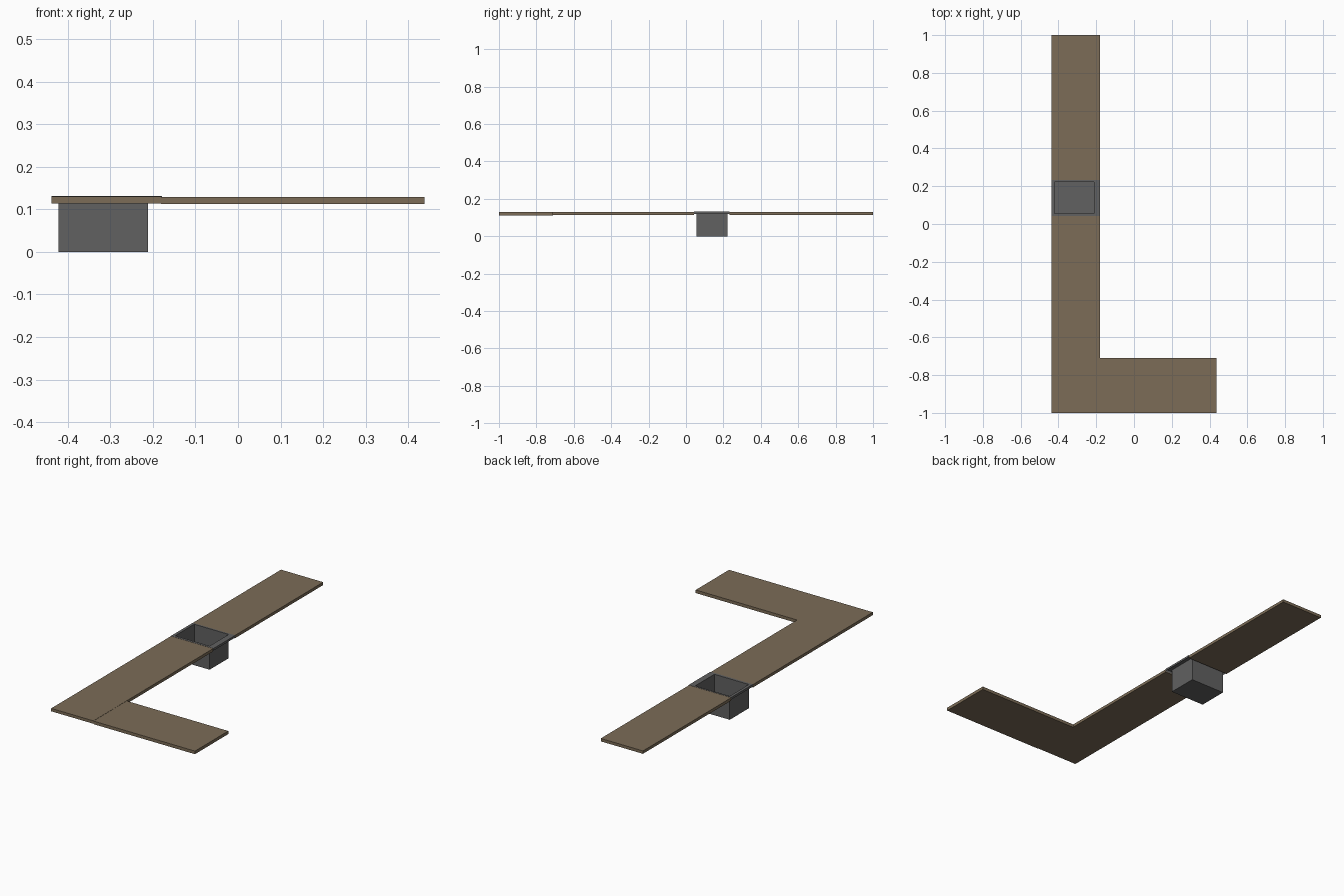
import bpy, bmesh

if "Cube" in bpy.data.objects:
    bpy.data.objects.remove(bpy.data.objects["Cube"])


def material(name, color):
    m = bpy.data.materials.new(name)
    m.diffuse_color = color
    m.use_nodes = True
    m.node_tree.nodes["Principled BSDF"].inputs["Base Color"].default_value = m.diffuse_color
    return m


wood = material("counter_brown", (0.20, 0.15, 0.095, 1))
steel = material("sink_grey", (0.12, 0.12, 0.12, 1))


def finish(name, bm, mat):
    mesh = bpy.data.meshes.new(name)
    bm.to_mesh(mesh)
    bm.free()
    mesh.materials.append(mat)
    obj = bpy.data.objects.new(name, mesh)
    bpy.context.collection.objects.link(obj)
    return obj


def slab(name, x0, x1, y0, y1, z0, z1):
    bm = bmesh.new()
    bmesh.ops.create_cube(bm, size=1)
    for v in bm.verts:
        v.co.x = x1 if v.co.x > 0 else x0
        v.co.y = y1 if v.co.y > 0 else y0
        v.co.z = z1 if v.co.z > 0 else z0
    return finish(name, bm, wood)


# Countertop: two runs either side of the sink, plus the short return leg
slab("counter_front_run", -0.438, -0.181, -1.0, 0.042, 0.114, 0.130)
slab("counter_back_run", -0.438, -0.181, 0.232, 1.0, 0.114, 0.130)
slab("counter_return", -0.181, 0.438, -1.0, -0.71, 0.112, 0.129)

# Sink: thin sheet from the rim's lower lip, over the rim, down into the basin
rim = (-0.438, -0.179, 0.042, 0.232)
basin = (-0.422, -0.212, 0.056, 0.222)
bm = bmesh.new()
previous = None
for (x0, x1, y0, y1), z in ((rim, 0.119), (rim, 0.131), (basin, 0.131), (basin, 0.0)):
    loop = [bm.verts.new((x, y, z)) for x, y in ((x0, y0), (x1, y0), (x1, y1), (x0, y1))]
    if previous:
        for i in range(4):
            j = (i + 1) % 4
            bm.faces.new((previous[i], previous[j], loop[j], loop[i]))
    previous = loop
bm.faces.new(previous)
finish("sink", bm, steel)
